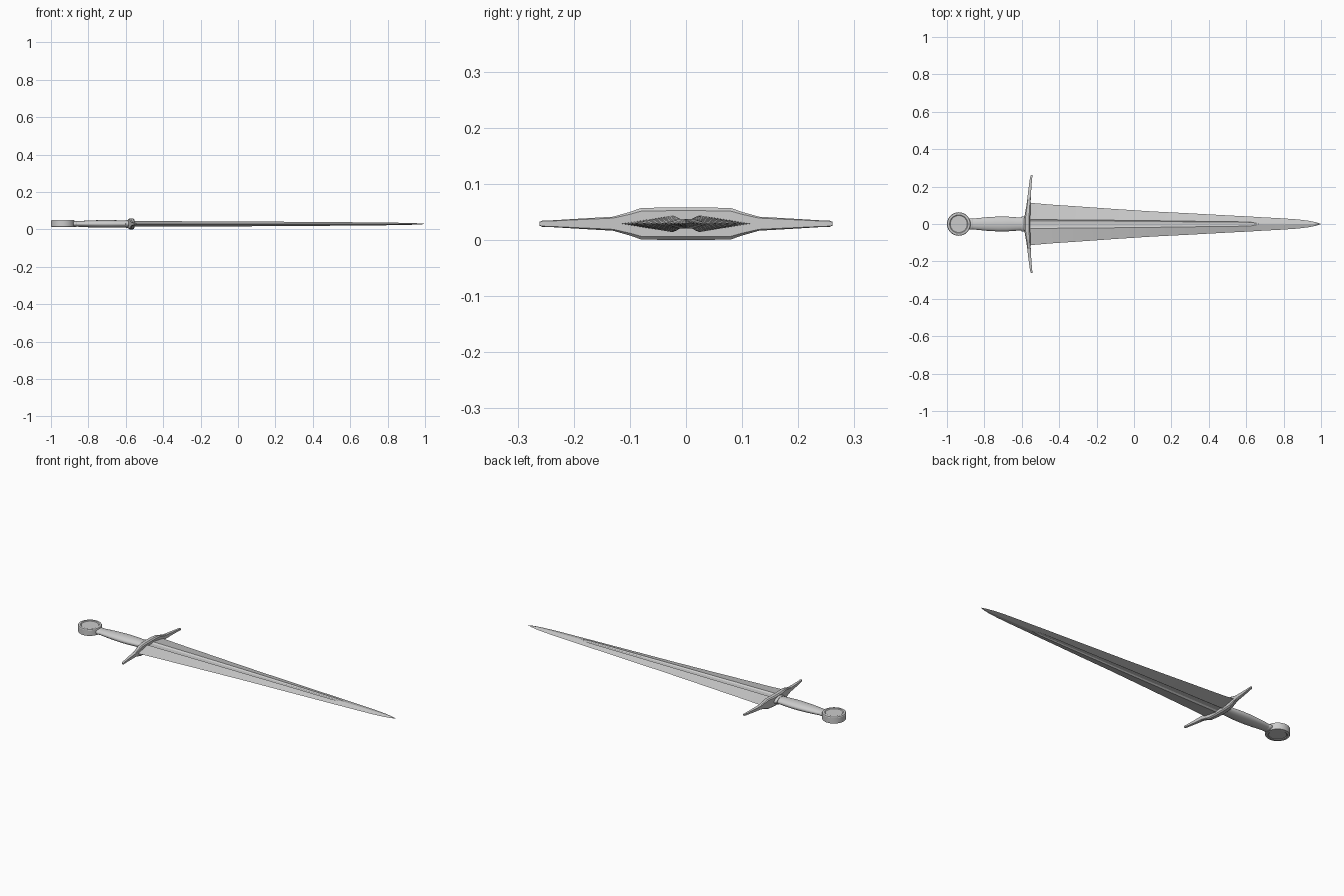
import bpy, bmesh, math

Z = 0.029  # height of the sword's centre plane


def loft(name, rings, angle=30):
    """Skin closed rings of points, cap both ends, merge collapsed points."""
    bm = bmesh.new()
    vs = [[bm.verts.new(p) for p in ring] for ring in rings]
    n = len(vs[0])
    for a, b in zip(vs, vs[1:]):
        for i in range(n):
            j = (i + 1) % n
            bm.faces.new((a[i], a[j], b[j], b[i]))
    bm.faces.new(vs[0][::-1])
    bm.faces.new(vs[-1])
    bmesh.ops.remove_doubles(bm, verts=bm.verts, dist=1e-5)
    bmesh.ops.recalc_face_normals(bm, faces=bm.faces)
    mesh = bpy.data.meshes.new(name)
    bm.to_mesh(mesh)
    bm.free()
    ob = bpy.data.objects.new(name, mesh)
    bpy.context.collection.objects.link(ob)
    bpy.ops.object.select_all(action='DESELECT')
    ob.select_set(True)
    bpy.context.view_layer.objects.active = ob
    bpy.ops.object.shade_smooth_by_angle(angle=math.radians(angle))
    return ob


def oval(x, ry, rz, n=24):
    return [(x, ry * math.cos(2 * math.pi * i / n),
             Z + rz * math.sin(2 * math.pi * i / n)) for i in range(n)]


# Blade: x, half width, fuller half width, half thickness, fuller depth
def blade_ring(x, w, r, h, d):
    top = [(w, 0), (r, h), (r * 0.6, h - d), (0, h - d * 1.1),
           (-r * 0.6, h - d), (-r, h)]
    bottom = [(-y, -z) for y, z in top]
    return [(x, y, Z + z) for y, z in top + bottom]


blade = [(-0.565, 0.116, 0.024, 0.0150, 0.006),
         (-0.54, 0.112, 0.024, 0.0150, 0.006),
         (-0.45, 0.104, 0.023, 0.0148, 0.006),
         (-0.30, 0.094, 0.022, 0.0142, 0.006),
         (-0.10, 0.080, 0.020, 0.0134, 0.0055),
         (0.10, 0.067, 0.018, 0.0124, 0.005),
         (0.30, 0.057, 0.015, 0.0112, 0.0045),
         (0.50, 0.046, 0.013, 0.0098, 0.004),
         (0.62, 0.040, 0.011, 0.0088, 0.003),
         (0.665, 0.037, 0.002, 0.0088, 0.0),
         (0.78, 0.031, 0.0015, 0.0074, 0.0),
         (0.87, 0.025, 0.001, 0.0060, 0.0),
         (0.93, 0.018, 0.001, 0.0045, 0.0),
         (0.97, 0.010, 0.0005, 0.0030, 0.0),
         (0.99, 0.004, 0.0003, 0.0015, 0.0),
         (1.0, 0, 0, 0, 0)]
loft("blade", [blade_ring(*s) for s in blade], 8)

# Crossguard: y, back x, front x, half height; mirrored across y
half = [(0.03, -0.587, -0.555, 0.029), (0.08, -0.579, -0.554, 0.028),
        (0.10, -0.575, -0.553, 0.021), (0.13, -0.571, -0.552, 0.0125),
        (0.19, -0.564, -0.549, 0.009), (0.24, -0.557, -0.545, 0.006),
        (0.256, -0.554, -0.543, 0.0055), (0.261, -0.550, -0.544, 0.0035)]


def guard_ring(y, x0, x1, h):
    c = 0.2 * (x1 - x0)
    outline = [(x0, -h * 0.8), (x0 + c, -h), (x1 - c, -h), (x1, -h * 0.8)]
    outline += [(x, -z) for x, z in reversed(outline)]
    return [(x, y, Z + z) for x, z in outline]


stations = [(-y, a, b, h) for y, a, b, h in reversed(half)] + half
loft("crossguard", [guard_ring(*s) for s in stations])

# Grip: swelling oval handle
grip = [(-0.885, 0.026, 0.013), (-0.87, 0.027, 0.014), (-0.84, 0.031, 0.016),
        (-0.79, 0.036, 0.0185), (-0.73, 0.0395, 0.0205), (-0.68, 0.0395, 0.0205),
        (-0.63, 0.036, 0.019), (-0.60, 0.034, 0.018), (-0.58, 0.034, 0.018)]
loft("grip", [oval(*s) for s in grip])

# Collars at both ends of the grip
for name, x, ry, rz in (("guard_collar", -0.592, 0.041, 0.021),
                        ("pommel_collar", -0.871, 0.030, 0.0155)):
    loft(name, [oval(x - 0.010, ry * 0.93, rz * 0.93), oval(x - 0.006, ry, rz),
                oval(x + 0.006, ry, rz), oval(x + 0.010, ry * 0.93, rz * 0.93)])

# Pommel: turned disc with a chamfered rim and recessed faces
N = 40
side = [(0.063, 0.0145), (0.0605, 0.0185), (0.049, 0.0195), (0.045, 0.0165)]
profile = [(r, -z) for r, z in reversed(side)] + side
loft("pommel", [[(-0.937 + r * math.cos(2 * math.pi * i / N),
                  r * math.sin(2 * math.pi * i / N), Z + z + 0.002)
                 for i in range(N)] for r, z in profile])
